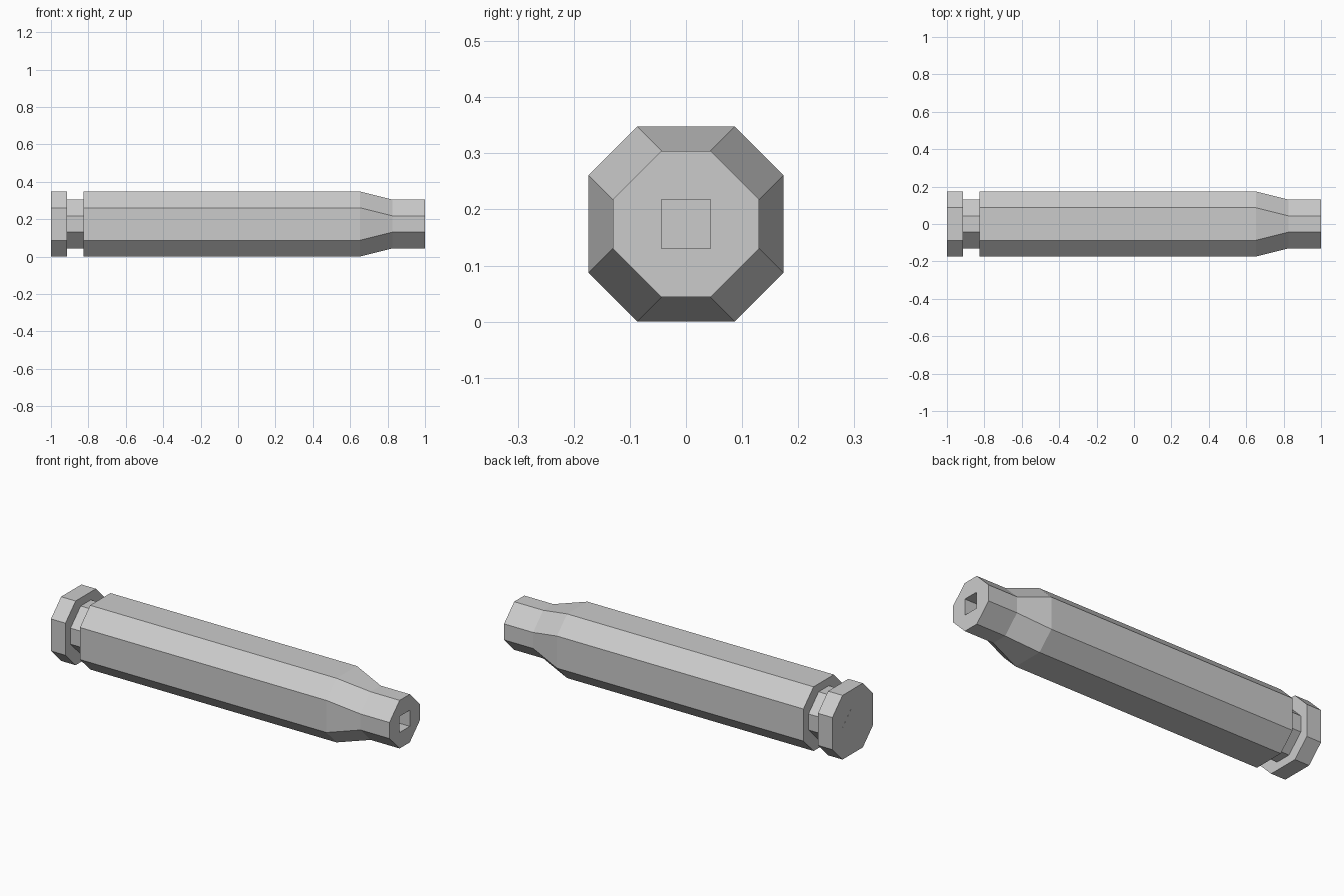
import bpy, bmesh

if "Cube" in bpy.data.objects:
    bpy.data.objects.remove(bpy.data.objects["Cube"])

U = 2 / 46      # grid unit of the model
CZ = 4 * U      # axis height


def section(bm, x, h, c):
    """Ring of a square with half size h, corners cut back to c."""
    pts = [(h, -c), (h, c), (c, h), (-c, h), (-h, c), (-h, -c), (-c, -h), (c, -h)]
    return [bm.verts.new((x, y, z + CZ)) for y, z in pts]


def loft(name, stations):
    bm = bmesh.new()
    rings = [section(bm, *s) for s in stations]
    for a, b in zip(rings, rings[1:]):
        for i in range(8):
            j = (i + 1) % 8
            bm.faces.new((a[i], a[j], b[j], b[i]))
    bm.faces.new(rings[0])
    bm.faces.new(rings[-1])
    bmesh.ops.remove_doubles(bm, verts=bm.verts, dist=1e-5)
    bmesh.ops.recalc_face_normals(bm, faces=bm.faces)
    mesh = bpy.data.meshes.new(name)
    bm.to_mesh(mesh)
    bm.free()
    ob = bpy.data.objects.new(name, mesh)
    bpy.context.collection.objects.link(ob)
    return ob


WIDE = (4 * U, 2 * U)
NARROW = (3 * U, U)
HOLE = (U, U)

# Case: rim, groove, body, shoulder, neck, then square bore inside the neck
loft("case", [
    (-1, *WIDE), (-1 + 2 * U, *WIDE),
    (-1 + 2 * U, *NARROW), (-1 + 4 * U, *NARROW),
    (-1 + 4 * U, *WIDE), (1 - 8 * U, *WIDE),
    (1 - 4 * U, *NARROW), (1, *NARROW),
    (1, *HOLE), (1 - 4 * U, *HOLE),
])

# Diamond primer, practically flush with the base
loft("primer", [(-1.0005, 2 * U, 0), (-1 + U, 2 * U, 0)])
